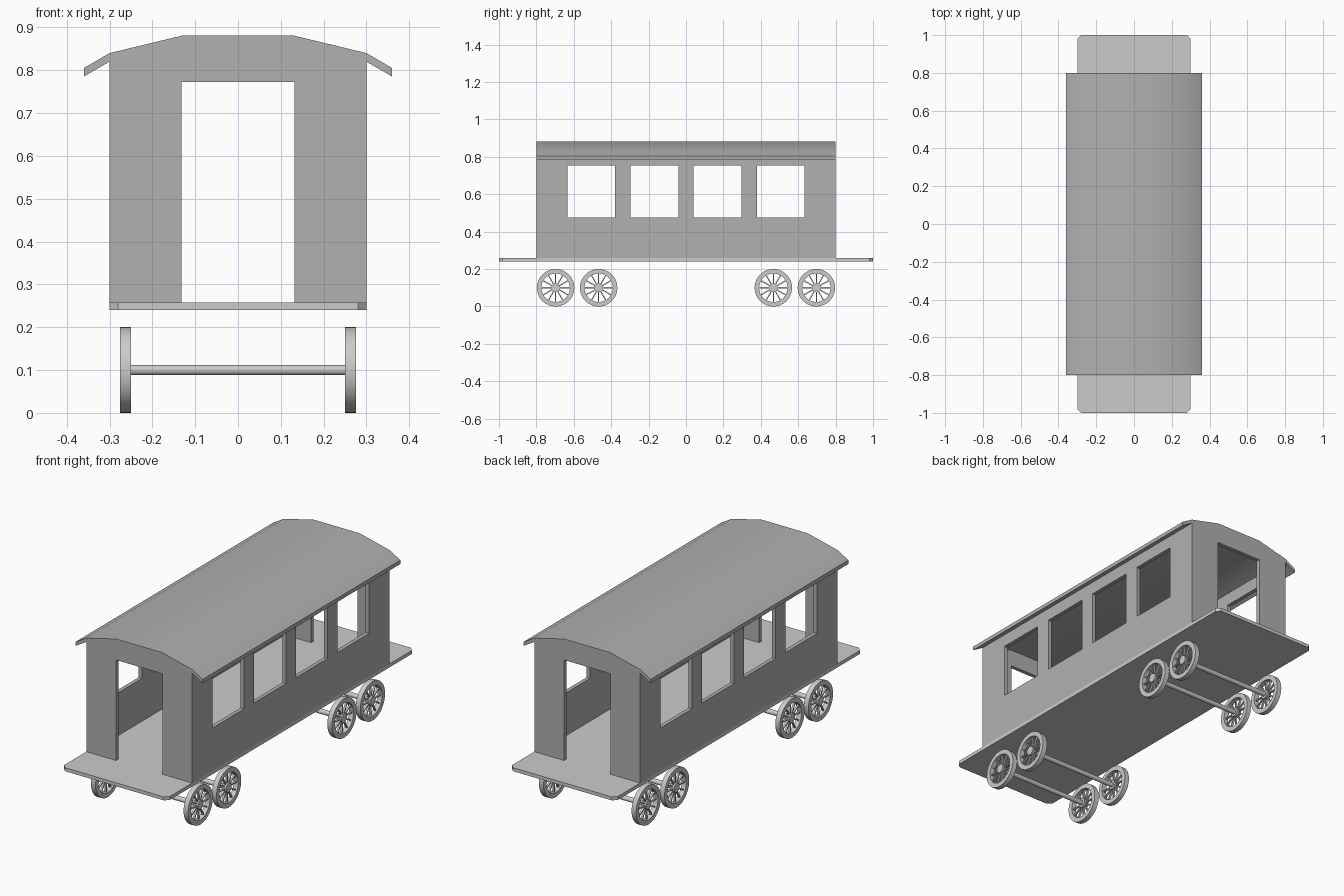
import bpy, bmesh, math
from mathutils import Matrix, Vector

if "Cube" in bpy.data.objects:
    bpy.data.objects.remove(bpy.data.objects["Cube"])

# Darker grey for the cabin
dark = bpy.data.materials.new("cabin_grey")
dark.diffuse_color = (0.44, 0.44, 0.44, 1)
dark.use_nodes = True
dark.node_tree.nodes["Principled BSDF"].inputs["Base Color"].default_value = dark.diffuse_color


def finish(name, bm, smooth=False, mat=None):
    bmesh.ops.recalc_face_normals(bm, faces=bm.faces)
    me = bpy.data.meshes.new(name)
    bm.to_mesh(me)
    bm.free()
    if mat:
        me.materials.append(mat)
    ob = bpy.data.objects.new(name, me)
    bpy.context.collection.objects.link(ob)
    if smooth:
        bpy.ops.object.select_all(action='DESELECT')
        ob.select_set(True)
        bpy.context.view_layer.objects.active = ob
        bpy.ops.object.shade_smooth_by_angle(angle=math.radians(30))
    return ob


def panel(name, polygons, vec, smooth=False, mat=None):
    """Flat polygons welded together and extruded along vec."""
    bm = bmesh.new()
    for poly in polygons:
        bm.faces.new([bm.verts.new(p) for p in poly])
    bmesh.ops.remove_doubles(bm, verts=bm.verts, dist=1e-5)
    caps = bm.faces[:]
    geo = bmesh.ops.extrude_face_region(bm, geom=caps, use_keep_orig=True)["geom"]
    moved = [g for g in geo if isinstance(g, bmesh.types.BMVert)]
    bmesh.ops.translate(bm, verts=moved, vec=Vector(vec))
    return finish(name, bm, smooth, mat)


T = 0.02           # wall thickness
W, L = 0.30, 0.80  # cabin half width and half length
Z = 0.258          # floor top

# Floor plate with chamfered corners
c = 0.02
corner = [(W, 1 - c), (W - c, 1)]
outline = (corner + [(-x, y) for x, y in corner[::-1]]
           + [(-x, -y) for x, y in corner] + [(x, -y) for x, y in corner[::-1]])
panel("floor", [[(x, y, 0.24) for x, y in outline]], (0, 0, Z - 0.24))

# End walls with a door opening
half = [(0.132, 0.773), (0.132, Z), (W, Z), (W, 0.82), (0.13, 0.861)]
wall = half + [(-x, z) for x, z in half[::-1]]
for name, y in (("front_wall", -L), ("back_wall", L - T)):
    panel(name, [[(x, y, z) for x, z in wall]], (0, T, 0), mat=dark)

# Side walls: grid of cells, leaving out the four windows
ys = [-L + T, -0.633, -0.379, -0.297, -0.04, 0.04, 0.297, 0.379, 0.633, L - T]
zs = [Z, 0.477, 0.755, 0.82]
for name, x in (("left_wall", -W), ("right_wall", W - T)):
    cells = [[(x, ys[i], zs[j]), (x, ys[i + 1], zs[j]),
              (x, ys[i + 1], zs[j + 1]), (x, ys[i], zs[j + 1])]
             for i in range(9) for j in range(3) if not (j == 1 and i % 2 == 1)]
    panel(name, cells, (T, 0, 0), mat=dark)

# Roof with angled eaves
top = [(-0.36, 0.805), (-0.30, 0.84), (-0.13, 0.881)]
top += [(-x, z) for x, z in top[::-1]]
strips = [[(a[0], -L, a[1]), (b[0], -L, b[1]), (b[0], -L, b[1] - T), (a[0], -L, a[1] - T)]
          for a, b in zip(top, top[1:])]
panel("roof", strips, (0, 2 * L, 0), smooth=True, mat=dark)


def wheel(name, x, y):
    bm = bmesh.new()
    n, h = 48, 0.013
    # Rim
    prof = [(0.1, -h), (0.1, h), (0.076, h), (0.076, -h)]
    rings = [[bm.verts.new((px, r * math.cos(2 * math.pi * i / n), r * math.sin(2 * math.pi * i / n)))
              for r, px in prof] for i in range(n)]
    for i in range(n):
        a, b = rings[i], rings[(i + 1) % n]
        for k in range(4):
            m = (k + 1) % 4
            bm.faces.new((a[k], a[m], b[m], b[k]))
    # Hub
    bmesh.ops.create_cone(bm, cap_ends=True, segments=24, radius1=0.023, radius2=0.023,
                          depth=2 * h, matrix=Matrix.Rotation(math.pi / 2, 4, 'Y'))
    # Spokes
    for k in range(12):
        bmesh.ops.create_cube(bm, size=1, matrix=Matrix.Rotation(k * math.pi / 6, 4, 'X')
                              @ Matrix.Translation((0, 0, 0.049))
                              @ Matrix.Diagonal((0.01, 0.006, 0.06, 1)))
    finish(name, bm, True).location = (x, y, 0.1)


# Four wheelsets
for i, y in enumerate((-0.697, -0.467, 0.467, 0.697), 1):
    wheel(f"left_wheel_{i}", -0.2625, y)
    wheel(f"right_wheel_{i}", 0.2625, y)
    bm = bmesh.new()
    bmesh.ops.create_cone(bm, cap_ends=True, segments=24, radius1=0.012, radius2=0.012,
                          depth=0.51, matrix=Matrix.Rotation(math.pi / 2, 4, 'Y'))
    finish(f"axle_{i}", bm, True).location = (0, y, 0.1)
